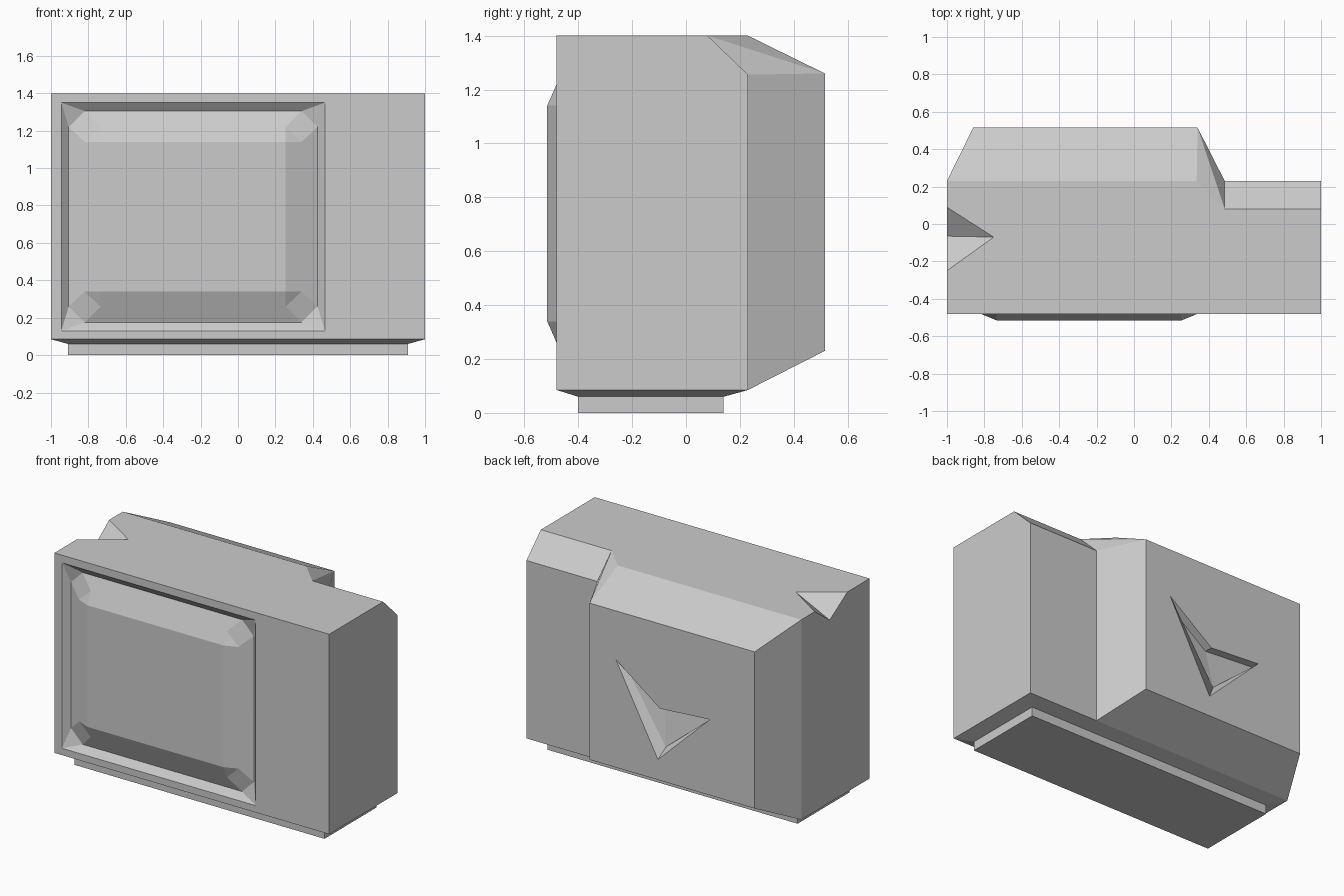
import bpy, bmesh
from mathutils import Vector

old = bpy.data.objects.get("Cube")
if old:
    bpy.data.objects.remove(old, do_unlink=True)

grey = bpy.data.materials.new("plain_grey")
grey.use_nodes = True
grey.diffuse_color = (0.6, 0.6, 0.6, 1)
grey.node_tree.nodes["Principled BSDF"].inputs["Base Color"].default_value = (0.6, 0.6, 0.6, 1)


def finish(bm, name):
    mesh = bpy.data.meshes.new(name)
    bm.to_mesh(mesh)
    bm.free()
    mesh.materials.append(grey)
    obj = bpy.data.objects.new(name, mesh)
    bpy.context.collection.objects.link(obj)
    return obj


def add_hull(bm, points):
    verts = [bm.verts.new(p) for p in points]
    bmesh.ops.convex_hull(bm, input=verts)


def tidy(bm):
    bmesh.ops.remove_doubles(bm, verts=bm.verts[:], dist=0.0005)
    bmesh.ops.dissolve_limit(bm, angle_limit=0.01, verts=bm.verts[:], edges=bm.edges[:])
    bmesh.ops.recalc_face_normals(bm, faces=bm.faces[:])


def hull_object(name, points):
    bm = bmesh.new()
    add_hull(bm, points)
    tidy(bm)
    return finish(bm, name)


def rect(x0, x1, y0, y1, z):
    return [(x, y, z) for x in (x0, x1) for y in (y0, y1)]


def carve(target, cutter):
    cutter.hide_render = True
    mod = target.modifiers.new("cut", "BOOLEAN")
    mod.operation, mod.solver, mod.object = "DIFFERENCE", "EXACT", cutter
    bpy.context.view_layer.objects.active = target
    bpy.ops.object.modifier_apply(modifier=mod.name)
    bpy.data.objects.remove(cutter, do_unlink=True)


# Body: a block with a bevelled back edge, joined to a block with a rear hump
SEAM = 0.485
profile = [(-0.48, 0.085), (0.23, 0.085), (0.23, 1.255), (0.08, 1.4), (-0.48, 1.4)]
seam_ring = [(SEAM, y, z) for y, z in profile]
left_end = [(-1, y, z) for y in (-0.48, 0.23) for z in (0.085, 1.4)]
hump_back = [(x, 0.515, z) for x in (-0.86, 0.34) for z in (0.23, 1.26)]
bm = bmesh.new()
add_hull(bm, seam_ring + [(1, y, z) for y, z in profile])
add_hull(bm, seam_ring + left_end + hump_back + [(0.335, 0.23, 1.4)])
inner = [f for f in bm.faces if all(abs(v.co.x - SEAM) < 0.001 for v in f.verts)]
bmesh.ops.delete(bm, geom=inner, context="FACES")
tidy(bm)
body = finish(bm, "body")

# Screen opening
carve(body, hull_object("screen_opening",
                        rect(-0.945, 0.465, -0.6, -0.42, 0.13) + rect(-0.945, 0.465, -0.6, -0.42, 1.35)))

# V notch in the top edge of the side
tip = Vector((-0.75, -0.07, 1.4))
rim = [tip] + [tip + 2 * (Vector(p) - tip) for p in ((-1, 0.09, 1.4), (-1, -0.25, 1.4))]
valley = tip + 2 * (Vector((-1, -0.065, 1.285)) - tip)
carve(body, hull_object("notch_cutter", rim + [valley] + [p + Vector((0, 0, 0.3)) for p in rim]))

# Dart-shaped dent in the hump
dart = [(0.15, 0.94), (-0.17, 0.703), (-0.535, 0.728), (-0.156, 0.364)]
floor = [(x, 0.46, z) for x, z in dart[:3]] + [(-0.2, 0.495, 0.45)]
bm = bmesh.new()
rings = [[bm.verts.new(p) for p in ring] for ring in
         ([(x, 0.6, z) for x, z in dart], [(x, 0.515, z) for x, z in dart], floor)]
for a, b in zip(rings, rings[1:]):
    for i in range(4):
        j = (i + 1) % 4
        bm.faces.new((a[i], a[j], b[j], b[i]))
for ring in (rings[0], rings[-1]):
    bm.faces.new((ring[0], ring[1], ring[3]))
    bm.faces.new((ring[1], ring[2], ring[3]))
bmesh.ops.recalc_face_normals(bm, faces=bm.faces[:])
carve(body, finish(bm, "dart_cutter"))

# Screen: sunken frame and raised panel, one quarter mirrored twice
FRONT, GROOVE, TOP = -0.48, -0.443, -0.515
points = {
    "O": (0.705, FRONT, 0.61), "Ox": (0.705, FRONT, 0), "Oz": (0, FRONT, 0.61),
    "G1": (0.58, GROOVE, 0.565), "G2": (0.665, GROOVE, 0.48),
    "Gx": (0.665, GROOVE, 0), "Gz": (0, GROOVE, 0.565),
    "M1": (0.495, FRONT, 0.48), "M2": (0.58, FRONT, 0.4),
    "T": (0.495, TOP, 0.4), "Tx": (0.495, TOP, 0), "Tz": (0, TOP, 0.4), "C": (0, TOP, 0),
}
bm = bmesh.new()
corner = {key: bm.verts.new(p) for key, p in points.items()}
for face in ("Ox O G2 Gx", "O G1 G2", "O Oz Gz G1", "G2 G1 M1 M2", "M1 T M2",
             "G1 Gz Tz T M1", "G2 M2 T Tx Gx", "T Tz C Tx"):
    bm.faces.new([corner[key] for key in face.split()])
screen = finish(bm, "screen")
screen.location = (-0.24, 0, 0.74)
mirror = screen.modifiers.new("mirror", "MIRROR")
mirror.use_axis = (True, False, True)

# Tapered underside and foot
foot = (-0.91, 0.91, -0.4, 0.14)
hull_object("underside", rect(-1, 1, -0.48, 0.23, 0.085) + rect(*foot, 0.06))
hull_object("foot", rect(*foot, 0.06) + rect(*foot, 0))
